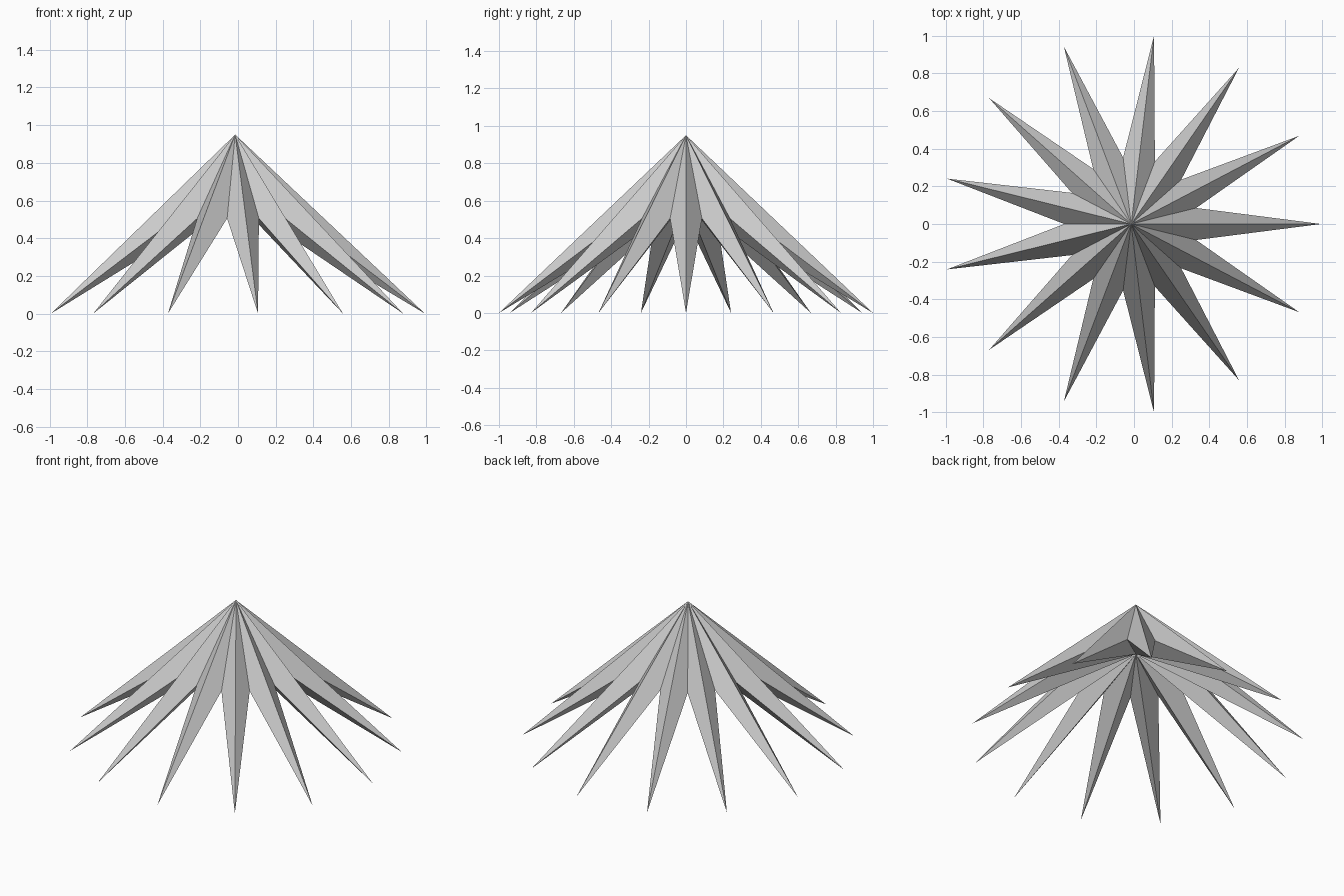
import bpy
import bmesh
import math

cube = bpy.data.objects.get("Cube")
if cube:
    bpy.data.objects.remove(cube, do_unlink=True)

POINTS = 13
TIP_RADIUS = 1.007
VALLEY_RADIUS, VALLEY_Z = 0.355, 0.505
APEX_Z, UNDERSIDE_Z = 0.95, 0.605
CENTRE_X = -0.015   # an odd number of points shifts the hub off the bounding centre

grey = bpy.data.materials.new("light_grey")
grey.use_nodes = True
colour = (0.6, 0.6, 0.6, 1.0)
grey.diffuse_color = colour
grey.node_tree.nodes["Principled BSDF"].inputs["Base Color"].default_value = colour

bm = bmesh.new()
apex = bm.verts.new((CENTRE_X, 0, APEX_Z))
hub = bm.verts.new((CENTRE_X, 0, UNDERSIDE_Z))

# Rim: tips on the ground alternating with raised valleys
rim = []
for i in range(2 * POINTS):
    a = math.pi * i / POINTS
    r, z = (VALLEY_RADIUS, VALLEY_Z) if i % 2 else (TIP_RADIUS, 0)
    rim.append(bm.verts.new((CENTRE_X + r * math.cos(a), r * math.sin(a), z)))

# Ridged top and ridged underside share the rim
for i, a in enumerate(rim):
    b = rim[(i + 1) % len(rim)]
    bm.faces.new((apex, a, b))
    bm.faces.new((hub, b, a))

mesh = bpy.data.meshes.new("drooping_star")
bm.to_mesh(mesh)
bm.free()
mesh.materials.append(grey)
star = bpy.data.objects.new("drooping_star", mesh)
bpy.context.collection.objects.link(star)
